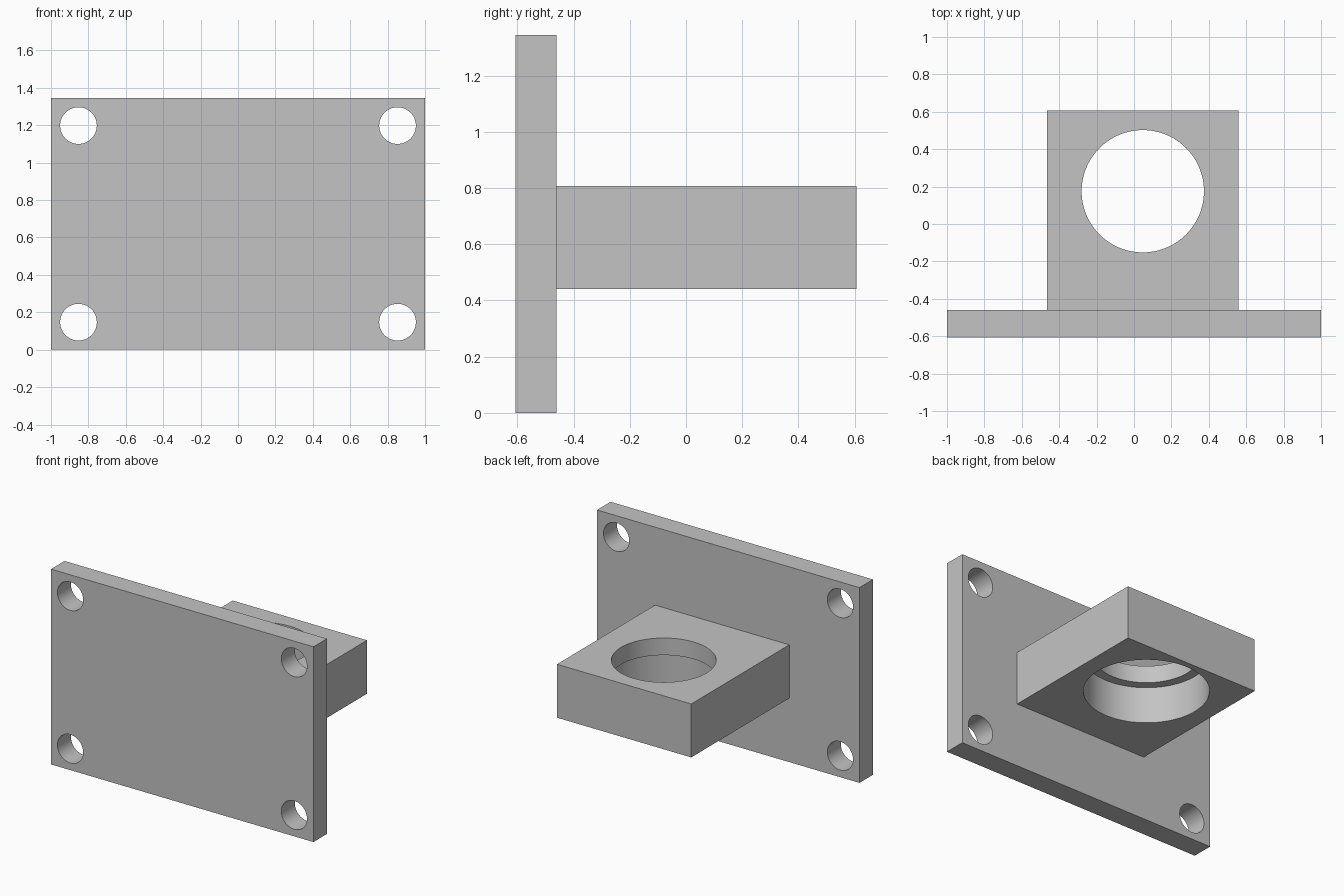
import bpy
import math

cube = bpy.data.objects.get("Cube")
if cube:
    bpy.data.objects.remove(cube, do_unlink=True)

# One grey material for the whole bracket
GREY = (0.55, 0.55, 0.55, 1)
grey = bpy.data.materials.new("grey")
grey.use_nodes = True
grey.diffuse_color = GREY
grey.node_tree.nodes["Principled BSDF"].inputs["Base Color"].default_value = GREY


def box(name, low, high):
    centre = [(a + b) / 2 for a, b in zip(low, high)]
    bpy.ops.mesh.primitive_cube_add(size=1, location=centre)
    part = bpy.context.object
    part.name = name
    part.scale = [b - a for a, b in zip(low, high)]
    bpy.ops.object.transform_apply(location=False, rotation=False, scale=True)
    part.data.materials.append(grey)
    return part


def drill(part, centre, radius, depth, along_y=False):
    """Cut a round hole through the part, then discard the cutter."""
    bpy.ops.mesh.primitive_cylinder_add(
        vertices=96, radius=radius, depth=depth, location=centre,
        rotation=(math.pi / 2 if along_y else 0, 0, 0))
    cutter = bpy.context.object
    cutter.hide_render = True
    cutter.data.materials.append(grey)
    cut = part.modifiers.new("hole", "BOOLEAN")
    cut.operation = "DIFFERENCE"
    cut.solver = "EXACT"
    cut.object = cutter
    bpy.context.view_layer.objects.active = part
    bpy.ops.object.modifier_apply(modifier=cut.name)
    bpy.data.objects.remove(cutter, do_unlink=True)


def shade(part):
    bpy.ops.object.select_all(action="DESELECT")
    part.select_set(True)
    bpy.context.view_layer.objects.active = part
    bpy.ops.object.shade_smooth_by_angle(angle=math.radians(30))


# Upright mounting plate with a bolt hole in each corner
plate_back = -0.46
plate = box("mounting_plate", (-1, -0.607, 0), (1, plate_back, 1.345))
for x in (-0.853, 0.853):
    for z in (0.147, 1.198):
        drill(plate, (x, -0.53, z), 0.098, 0.4, along_y=True)
shade(plate)

# Holder block with a bore that widens underneath, leaving a ledge
bottom, ledge, top = 0.44, 0.69, 0.808
block = box("holder_block", (-0.465, plate_back, bottom), (0.558, 0.607, top))
bore_x, bore_y = 0.047, 0.175
drill(block, (bore_x, bore_y, (bottom + top) / 2), 0.327, 1)
drill(block, (bore_x, bore_y, ledge - 0.25), 0.39, 0.5)
shade(block)
